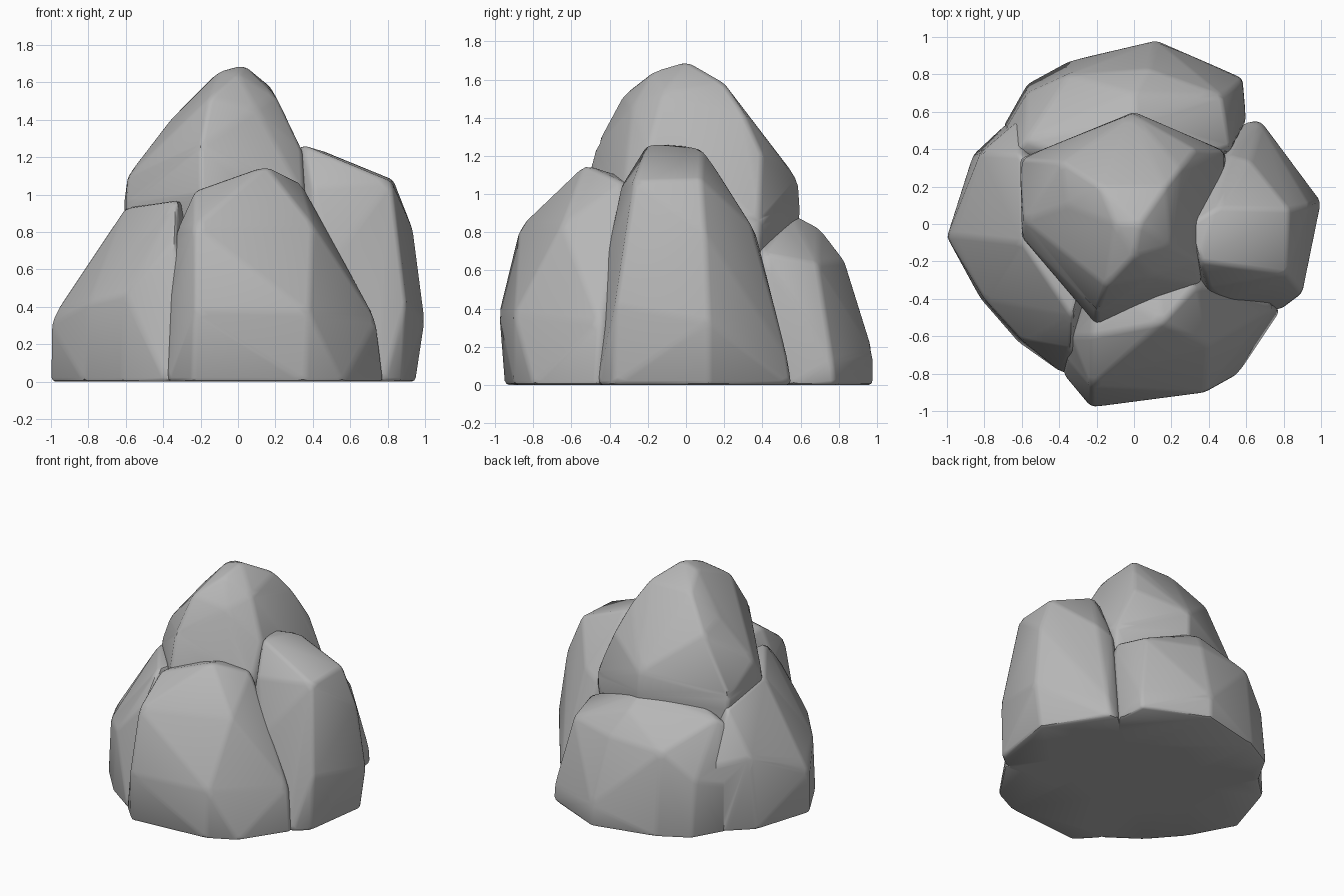
import bpy, bmesh, math

if "Cube" in bpy.data.objects:
    bpy.data.objects.remove(bpy.data.objects["Cube"])

stone = bpy.data.materials.new("grey stone")
stone.diffuse_color = (0.47, 0.47, 0.47, 1)
stone.use_nodes = True
stone.node_tree.nodes["Principled BSDF"].inputs["Base Color"].default_value = stone.diffuse_color


def boulder(name, base, upper):
    """Faceted stone: convex hull of a floor outline and upper corners, edges softened."""
    bm = bmesh.new()
    for x, y in base:
        bm.verts.new((x, y, 0))
    for p in upper:
        bm.verts.new(p)
    res = bmesh.ops.convex_hull(bm, input=bm.verts[:])
    loose = {v for v in res["geom_interior"] + res["geom_unused"]
             if isinstance(v, bmesh.types.BMVert)}
    bmesh.ops.delete(bm, geom=list(loose), context='VERTS')
    bmesh.ops.dissolve_limit(bm, angle_limit=math.radians(3),
                             verts=bm.verts[:], edges=bm.edges[:])
    bmesh.ops.bevel(bm, geom=bm.edges[:], offset=0.022, segments=2, profile=0.5,
                    affect='EDGES', clamp_overlap=True)
    bmesh.ops.remove_doubles(bm, verts=bm.verts[:], dist=0.0005)
    bmesh.ops.triangulate(bm, faces=[f for f in bm.faces if len(f.verts) > 4])
    bmesh.ops.recalc_face_normals(bm, faces=bm.faces[:])
    me = bpy.data.meshes.new(name)
    bm.to_mesh(me)
    bm.free()
    me.materials.append(stone)
    ob = bpy.data.objects.new(name, me)
    bpy.context.collection.objects.link(ob)
    return ob


# Tall central peak
peak = boulder("rock_pile",
    [(-.55, .3), (0, .55), (.4, .33), (.3, -.3), (-.2, -.48), (-.55, -.07)],
    [(-.61, .35, .95), (-.6, -.07, .95), (-.59, .02, 1.1), (-.2, -.54, 1.0),
     (.35, -.33, 1.0), (.5, .385, .85), (0, .6, .92), (-.01, .59, 1.07),
     (.33, .4, 1.21), (.25, .3, 1.43), (.17, .2, 1.58), (.03, 0, 1.695),
     (-.1, 0, 1.66), (0, -.17, 1.645), (-.36, .1, 1.4), (-.15, -.33, 1.52),
     (-.2, -.47, 1.26), (.1, -.28, 1.46), (.34, -.2, 1.24), (.2, -.12, 1.53),
     (-.38, .33, 1.36), (-.18, .2, 1.58)])

# Low sloping stone on the left
left = boulder("left_boulder",
    [(-1, -.07), (-.86, .37), (-.7, .52), (-.6, .6), (-.82, -.4), (-.62, -.63),
     (-.38, -.8), (-.2, -.8), (0, 0), (-.3, .5)],
    [(-1, -.07, .31), (-.96, -.06, .39), (-.82, .38, .55), (-.8, -.4, .42),
     (-.6, -.1, .93), (-.61, .37, .86), (-.33, -.5, .97), (-.6, -.62, .47),
     (-.34, -.67, .75), (-.2, 0, .95), (-.62, .55, .5)])

# Broad front stone, flaring out to meet the left one
front = boulder("front_boulder",
    [(-.24, -.95), (-.38, -.8), (.36, -.9), (.56, -.8), (.78, -.47), (.5, 0), (-.25, 0)],
    [(-.23, -.98, .38), (-.23, -.87, .83), (.38, -.9, .37), (.4, -.65, .84),
     (.15, -.53, 1.155), (-.23, -.6, 1.02), (.34, -.33, 1.06), (.74, -.45, .33),
     (-.2, -.3, 1.0), (.1, -.2, 1.05), (-.36, -.72, .45), (-.33, -.6, .8)])

# Tall right stone with a tilted top
right = boulder("right_boulder",
    [(.78, -.46), (.88, -.38), (.95, .12), (.68, .55), (.6, .55), (.2, .2), (.3, -.45)],
    [(1.0, .12, .33), (.94, .1, .8), (.9, -.37, .42), (.82, -.27, 1.07),
     (.83, .08, 1.08), (.35, -.2, 1.265), (.45, .09, 1.235), (.5, .37, .78),
     (.62, .34, .84), (.68, .53, .15), (.4, -.34, 1.04), (.3, 0, 1.25),
     (.5, -.42, .65)])

# Low rounded stone at the back, running round to the left one
back = boulder("back_boulder",
    [(-.7, .52), (-.57, .75), (-.35, .87), (.12, .98), (.58, .78),
     (.6, .55), (.3, .1), (-.5, .1)],
    [(.12, .98, .17), (.1, .9, .42), (.08, .83, .65), (-.35, .8, .62),
     (-.57, .7, .42), (0, .7, .82), (-.58, .45, .81), (.47, .69, .64),
     (0, .55, .9), (.52, .4, .69), (.58, .77, .12), (-.2, .3, .9),
     (-.69, .5, .35), (-.64, .38, .74)])

# Fuse the stones into one solid
parts = [left, front, right, back]
for ob in parts:
    mod = peak.modifiers.new("fuse_" + ob.name, 'BOOLEAN')
    mod.operation = 'UNION'
    mod.solver = 'EXACT'
    mod.object = ob
bpy.context.view_layer.update()
deps = bpy.context.evaluated_depsgraph_get()
fused = bpy.data.meshes.new_from_object(peak.evaluated_get(deps))
peak.modifiers.clear()
peak.data = fused
for ob in parts:
    bpy.data.objects.remove(ob)

# Soft shading, with creases kept where stones meet
bpy.context.view_layer.objects.active = peak
peak.select_set(True)
bpy.ops.object.shade_smooth_by_angle(angle=math.radians(35))
